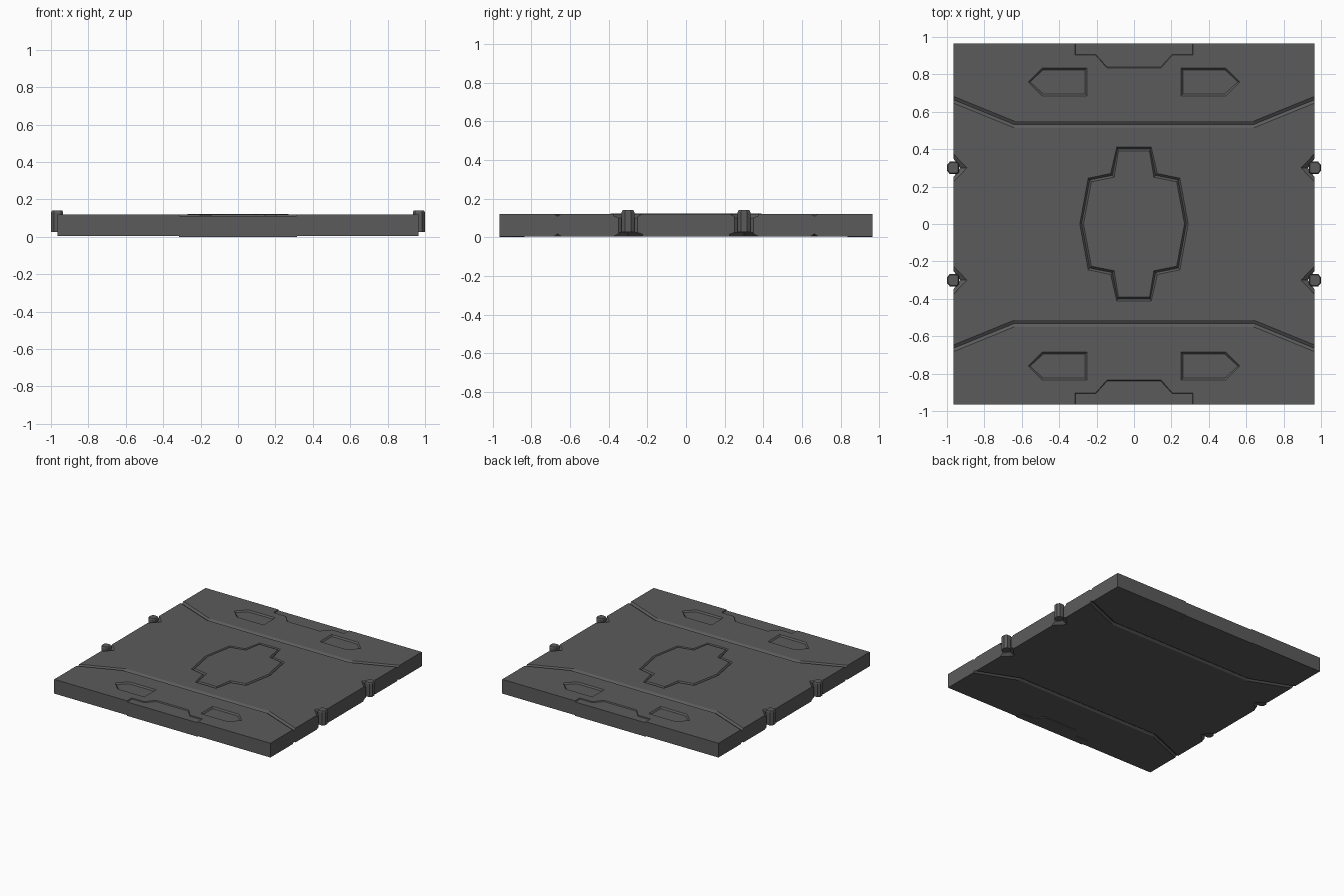
import bpy, bmesh

if "Cube" in bpy.data.objects:
    bpy.data.objects.remove(bpy.data.objects["Cube"])

TOP, BOT, HALF = 0.12, 0.005, 0.965
dark = bpy.data.materials.new("dark_grey")
dark.diffuse_color = (0.105, 0.105, 0.105, 1)
dark.use_nodes = True
dark.node_tree.nodes["Principled BSDF"].inputs["Base Color"].default_value = dark.diffuse_color


def loft(name, rings):
    """Closed solid through equally sized rings of 3D points."""
    bm = bmesh.new()
    vs = [[bm.verts.new(p) for p in r] for r in rings]
    n = len(vs[0])
    for a, b in zip(vs, vs[1:]):
        for i in range(n):
            j = (i + 1) % n
            bm.faces.new((a[i], a[j], b[j], b[i]))
    bm.faces.new(vs[0][::-1])
    bm.faces.new(vs[-1])
    bmesh.ops.recalc_face_normals(bm, faces=bm.faces)
    me = bpy.data.meshes.new(name)
    bm.to_mesh(me)
    bm.free()
    me.materials.append(dark)
    ob = bpy.data.objects.new(name, me)
    bpy.context.collection.objects.link(ob)
    return ob


def at(pts, z):
    return [(x, y, z) for x, y in pts]


def scaled(pts, fx, fy=None):
    fy = fx if fy is None else fy
    cx = (min(p[0] for p in pts) + max(p[0] for p in pts)) / 2
    cy = (min(p[1] for p in pts) + max(p[1] for p in pts)) / 2
    return [(cx + (x - cx) * fx, cy + (y - cy) * fy) for x, y in pts]


def flip(pts, sx, sy):
    return [(x * sx, y * sy) for x, y in pts]


def mirrored(quarter):
    """Full outline from one quarter, starting on the x axis."""
    right = [(x, -y) for x, y in quarter[:0:-1]] + quarter
    return right + [(-x, y) for x, y in right[::-1]]


# main slab
square = [(-HALF, -HALF), (HALF, -HALF), (HALF, HALF), (-HALF, HALF)]
slab = loft("slab", [at(square, BOT), at(square, TOP)])
cutters = []

# V grooves on top and bottom
path = [(-1.2, 0.76), (-0.64, 0.532), (0.64, 0.532), (1.2, 0.76)]
for sy in (1, -1):
    for z in (TOP, BOT):
        rings = [[(x, (y - 0.018) * sy, z), (x, y * sy, z + 0.012),
                  (x, (y + 0.018) * sy, z), (x, y * sy, z - 0.012)] for x, y in path]
        cutters.append(loft("groove_cutter", rings))

# end plates set into recesses with sloped walls
tab = [(-0.315, 0.966), (-0.315, 0.903), (-0.205, 0.903), (-0.145, 0.835),
       (0.145, 0.835), (0.205, 0.903), (0.315, 0.903), (0.315, 0.966)]
for sy, side in ((1, "back"), (-1, "front")):
    p = flip(tab, 1, sy)
    loft("end_plate_" + side, [at(p, 0), at(p, 0.112)])
    wide = [(x, 1.1 * sy if abs(y) > 0.95 else y) for x, y in p]
    small = scaled(wide, 0.99, 0.95)
    cutters.append(loft("tab_cutter", [at(small, 0.109), at(wide, TOP), at(wide, 0.15)]))

# arrow pockets, edge notches and clips
arrow = [(0.252, 0.685), (0.252, 0.835), (0.49, 0.835), (0.565, 0.76), (0.49, 0.685)]
clip = [(0.935, 0.278), (0.947, 0.267), (0.985, 0.267), (1.0, 0.285),
        (1.0, 0.315), (0.985, 0.333), (0.947, 0.333), (0.935, 0.322)]
for sx in (1, -1):
    for sy in (1, -1):
        p = flip(arrow, sx, sy)
        inner = scaled(p, 0.94, 0.86)
        cutters.append(loft("arrow_cutter", [at(inner, 0.109), at(p, TOP), at(p, 0.15)]))

        def vee(z, depth):
            tri = [(1.037, 0.45), (depth, 0.3), (1.037, 0.15)]
            return at(flip(tri, sx, sy), z)

        cutters.append(loft("notch_cutter", [vee(-0.02, 0.893), vee(BOT, 0.893), vee(0.025, 0.93),
                                             vee(0.1, 0.93), vee(TOP, 0.893), vee(0.15, 0.893)]))
        c = flip(clip, sx, sy)
        loft("edge_clip", [at(c, 0.027), at(c, 0.13), at(scaled(c, 0.85), 0.14)])

# centre panel framed by a groove
outer = mirrored([(0.29, 0.0), (0.245, 0.245), (0.125, 0.27), (0.092, 0.412)])
inner = mirrored([(0.27, 0.0), (0.228, 0.226), (0.106, 0.25), (0.083, 0.39)])
middle = [((a + c) / 2, (b + d) / 2) for (a, b), (c, d) in zip(outer, inner)]
cutters.append(loft("panel_cutter", [at(middle, 0.107), at(outer, TOP), at(outer, 0.15)]))
loft("centre_panel", [at(middle, 0.1), at(middle, 0.107), at(inner, 0.122)])

# cut the slab, then remove the cutters
bpy.context.view_layer.objects.active = slab
for c in cutters:
    c.hide_render = True
    m = slab.modifiers.new("cut", "BOOLEAN")
    m.operation, m.solver, m.object = "DIFFERENCE", "EXACT", c
    bpy.ops.object.modifier_apply(modifier=m.name)
    bpy.data.objects.remove(c)
